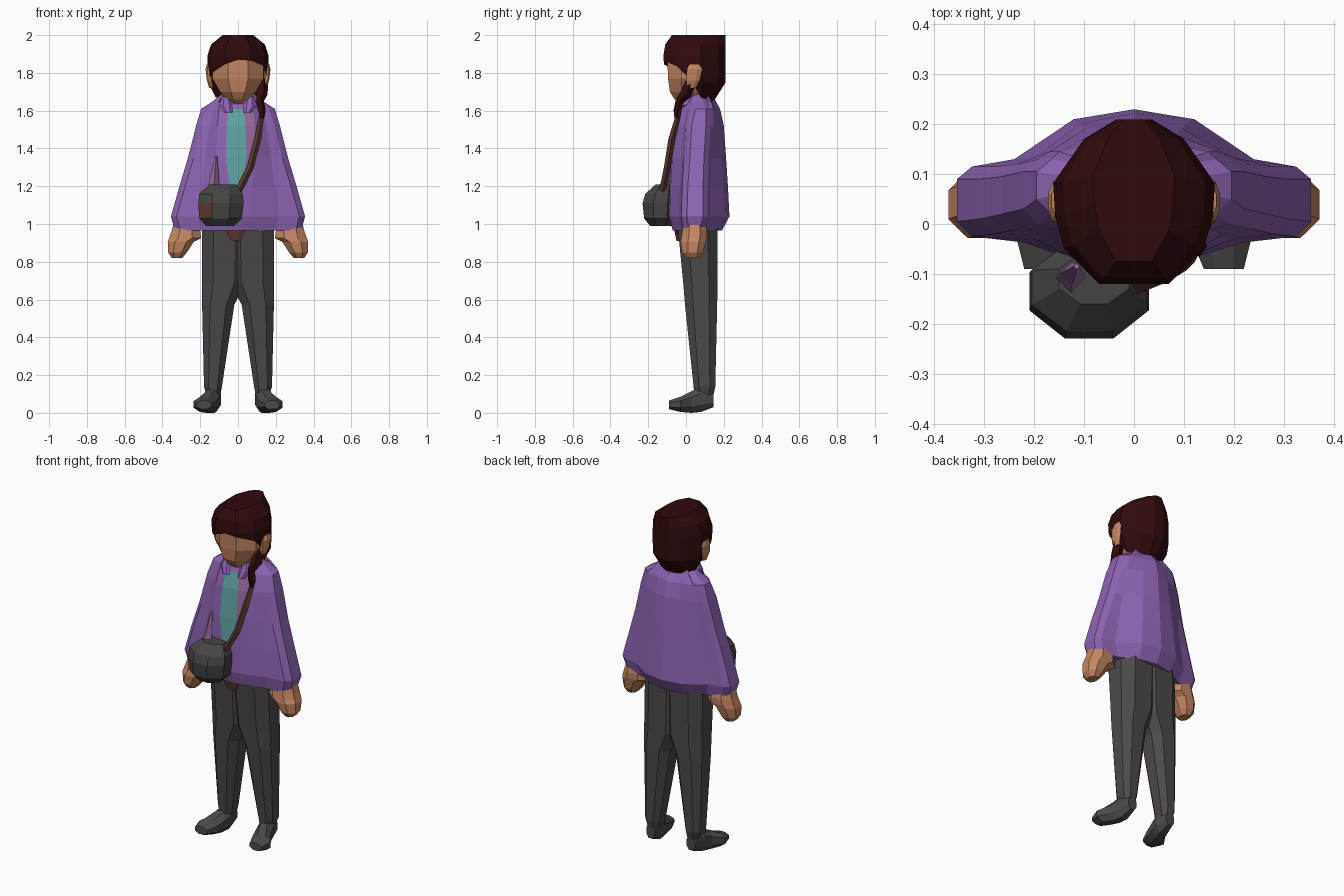
import bpy, bmesh, math
from mathutils import Vector


def material(name, r, g, b):
    m = bpy.data.materials.new(name)
    m.diffuse_color = (r, g, b, 1)
    return m


PURPLE = material("purple_cloth", 0.27, 0.125, 0.45)
MAUVE = material("mauve_cloth", 0.31, 0.14, 0.34)
TEAL = material("teal_cloth", 0.115, 0.36, 0.36)
SKIN = material("skin", 0.56, 0.24, 0.125)
HAIR = material("dark_red_hair", 0.03, 0.003, 0.004)
GREY = material("charcoal_cloth", 0.075, 0.066, 0.07)
BAG = material("bag_grey", 0.062, 0.057, 0.057)
BROWN = material("strap_brown", 0.12, 0.045, 0.035)


def loft(name, rings, mats, rule=None, caps=(True, True), mirror=False):
    """Skin a list of closed rings; rule(center, normal) picks the material."""
    bm = bmesh.new()
    vs = [[bm.verts.new(p) for p in r] for r in rings]
    n = len(vs[0])
    for a, b in zip(vs, vs[1:]):
        for i in range(n):
            j = (i + 1) % n
            bm.faces.new((a[i], a[j], b[j], b[i]))
    if caps[0]:
        bm.faces.new(vs[0][::-1])
    if caps[1]:
        bm.faces.new(vs[-1])
    bmesh.ops.remove_doubles(bm, verts=bm.verts, dist=0.0005)
    bmesh.ops.recalc_face_normals(bm, faces=bm.faces)
    if rule:
        for f in bm.faces:
            f.material_index = rule(f.calc_center_median(), f.normal)
    me = bpy.data.meshes.new(name)
    bm.to_mesh(me)
    bm.free()
    for m in mats:
        me.materials.append(m)
    ob = bpy.data.objects.new(name, me)
    bpy.context.collection.objects.link(ob)
    if mirror:
        ob.modifiers.new("mirror", 'MIRROR').use_clip = False
    return ob


def octagon(u0, u1, v0, v1, c=0.28):
    """Chamfered rectangle as (u, v) pairs."""
    a, b = (u1 - u0) * c, (v1 - v0) * c
    return [(u0 + a, v0), (u1 - a, v0), (u1, v0 + b), (u1, v1 - b),
            (u1 - a, v1), (u0 + a, v1), (u0, v1 - b), (u0, v0 + b)]


def stack(levels, c=0.28):
    """Horizontal octagon rings from (z, x0, x1, y0, y1)."""
    return [[(u, v, z) for u, v in octagon(x0, x1, y0, y1, c)]
            for z, x0, x1, y0, y1 in levels]


def tube(name, path, mat, n=5):
    """Round tube through (x, y, z, radius) points."""
    pts = [Vector(p[:3]) for p in path]
    rings = []
    for i, p in enumerate(pts):
        d = (pts[min(i + 1, len(pts) - 1)] - pts[max(i - 1, 0)]).normalized()
        s = d.cross(Vector((0, 1, 0))).normalized()
        t = d.cross(s)
        rings.append([p + path[i][3] * (s * math.cos(k * math.tau / n) + t * math.sin(k * math.tau / n))
                      for k in range(n)])
    return loft(name, rings, [mat])


# Trousers: one leg mirrored, overlapping in the middle above the crotch
loft("trouser_leg", stack([
    (0.09, 0.095, 0.165, 0.045, 0.145), (0.14, 0.085, 0.18, 0.04, 0.155),
    (0.57, 0.02, 0.19, -0.005, 0.165), (0.69, -0.04, 0.19, -0.015, 0.167),
    (1.0, -0.05, 0.19, -0.045, 0.167)], 0.25), [GREY], mirror=True)

# Shoes: sections from heel to toe, turned outward
shoe = [(0.145, 0.105, 0.16, 0.03, 0.11), (0.08, 0.09, 0.18, 0.005, 0.14),
        (0.03, 0.1, 0.195, 0.0, 0.115), (-0.03, 0.115, 0.235, 0.005, 0.085),
        (-0.09, 0.14, 0.22, 0.02, 0.065)]
loft("shoe", [[(u, y, v) for u, v in octagon(x0, x1, z0, z1)]
              for y, x0, x1, z0, z1 in shoe], [GREY], mirror=True)

# Hands: wide at the thumb, narrowing to the fingers
loft("hand", stack([
    (0.82, 0.295, 0.35, 0.0, 0.07), (0.85, 0.27, 0.37, -0.02, 0.09),
    (0.905, 0.235, 0.372, -0.028, 0.105), (0.925, 0.195, 0.365, -0.025, 0.11),
    (0.96, 0.2, 0.352, -0.02, 0.112), (1.03, 0.2, 0.335, -0.01, 0.1)]), [SKIN], mirror=True)


# Jacket: torso and wide sleeves as one flared shell
def jacket_ring(z, yf, yb, xs, xt, sf, sb, w):
    half = [(w, yf), (w + 0.05, yf + 0.008), (xt, sf - 0.012), (xs - 0.03, sf),
            (xs, sf + 0.03), (xs, sb - 0.025), (xs - 0.03, sb),
            (xt + 0.02, sb + 0.015), (xt * 0.55, yb - 0.02)]
    left = [(-x - (0.02 if i < 2 else 0), y) for i, (x, y) in enumerate(half)]
    return [(x, y, z) for x, y in half + [(0, yb)] + left[::-1]]


def jacket_rule(c, n):
    if n.y < -0.3 and 1.2 < c.z < 1.61:
        if abs(c.x + 0.01) < 0.02:
            return 1
        if 0.02 < c.x < 0.085 and c.z > 1.3:
            return 2
    return 0


loft("jacket", [jacket_ring(*r) for r in [
    (0.965, -0.07, 0.19, 0.335, 0.19, -0.015, 0.1, 0.02),
    (1.04, -0.09, 0.23, 0.355, 0.22, -0.025, 0.115, 0.02),
    (1.2, -0.088, 0.222, 0.31, 0.195, -0.02, 0.115, 0.025),
    (1.35, -0.08, 0.212, 0.265, 0.175, -0.01, 0.12, 0.045),
    (1.52, -0.06, 0.2, 0.222, 0.15, 0.0, 0.13, 0.04),
    (1.61, -0.035, 0.18, 0.195, 0.13, 0.02, 0.13, 0.03),
    (1.645, -0.02, 0.16, 0.14, 0.1, 0.03, 0.12, 0.02),
    (1.685, -0.005, 0.14, 0.09, 0.07, 0.03, 0.1, 0.012)]],
    [PURPLE, TEAL, MAUVE], jacket_rule)

# Collar flaps beside the neck
loft("collar", stack([(1.59, 0.03, 0.07, -0.055, -0.02), (1.63, 0.025, 0.1, -0.04, 0.03),
                      (1.675, 0.04, 0.085, -0.02, 0.04)]), [PURPLE], mirror=True)

# Head and neck
loft("head", stack([
    (1.58, -0.045, 0.045, -0.02, 0.1), (1.635, -0.04, 0.04, -0.025, 0.1),
    (1.66, -0.06, 0.06, -0.06, 0.1), (1.70, -0.095, 0.095, -0.085, 0.12),
    (1.77, -0.135, 0.135, -0.095, 0.14), (1.9, -0.135, 0.135, -0.1, 0.15)], 0.3), [SKIN])
loft("ear", stack([(1.72, 0.13, 0.152, 0.01, 0.05), (1.76, 0.135, 0.165, 0.0, 0.07),
                   (1.82, 0.14, 0.172, 0.005, 0.085), (1.845, 0.14, 0.165, 0.02, 0.075)]),
     [SKIN], mirror=True)

# Hair: shell whose lower edge is high over the face and low at the back
outline = [  # x, y, lower edge height
    (0, -0.12, 1.87), (0.07, -0.12, 1.865), (0.14, -0.05, 1.835), (0.158, 0.015, 1.76),
    (0.162, 0.08, 1.67), (0.1, 0.17, 1.655), (0.035, 0.21, 1.655), (-0.035, 0.21, 1.655),
    (-0.1, 0.17, 1.655), (-0.162, 0.08, 1.67), (-0.158, 0.015, 1.76), (-0.14, -0.05, 1.80),
    (-0.07, -0.12, 1.845)]
shape = [  # z, width factor, front y, back y
    (2.0, 0.5, -0.075, 0.21), (1.95, 0.88, -0.11, 0.21), (1.89, 1.0, -0.12, 0.21),
    (1.83, 1.0, -0.115, 0.21), (1.75, 0.97, -0.1, 0.21), (1.655, 0.68, -0.03, 0.15)]


def hair_point(x, y, z):
    for a, b in zip(shape, shape[1:]):
        if z >= b[0]:
            t = (a[0] - z) / (a[0] - b[0])
            w, f, k = [a[i] + (b[i] - a[i]) * t for i in (1, 2, 3)]
            return (x * w, f + (k - f) * (y + 0.12) / 0.33, z)


loft("hair", [[hair_point(x, y, max(s[0], low)) for x, y, low in outline] for s in shape],
     [HAIR], caps=(True, False))

# Braid over the left shoulder, with shorter lock on the other side
tube("braid", [(0.13, 0.03, 1.76, 0.03), (0.125, 0.0, 1.69, 0.032), (0.115, -0.035, 1.65, 0.022),
               (0.125, -0.045, 1.6, 0.022), (0.128, -0.05, 1.56, 0.012)], HAIR)

# Bag strap and the short strap stub on the far side
tube("bag_strap", [(0.13, -0.035, 1.6, 0.012), (0.105, -0.075, 1.45, 0.018),
                   (0.065, -0.1, 1.3, 0.017), (0.0, -0.125, 1.17, 0.018)], BROWN, 4)
tube("strap_stub", [(-0.13, -0.12, 1.16, 0.035), (-0.125, -0.1, 1.24, 0.024),
                    (-0.115, -0.085, 1.36, 0.006)], MAUVE, 4)

# Shoulder bag with a worn brown patch on its lower front
loft("bag", stack([
    (0.99, -0.17, -0.02, -0.19, -0.07), (1.03, -0.205, 0.02, -0.222, -0.05),
    (1.11, -0.21, 0.03, -0.23, -0.04), (1.16, -0.205, 0.025, -0.215, -0.04),
    (1.21, -0.15, -0.01, -0.16, -0.06)], 0.3), [BAG, BROWN],
    lambda c, n: 1 if n.y < -0.4 and c.x < -0.12 and 1.02 < c.z < 1.12 else 0)

# Belt tab under the jacket hem
loft("belt_tab", stack([(0.91, -0.035, 0.015, -0.05, -0.03),
                        (0.98, -0.07, 0.04, -0.065, -0.04)]), [BROWN])
